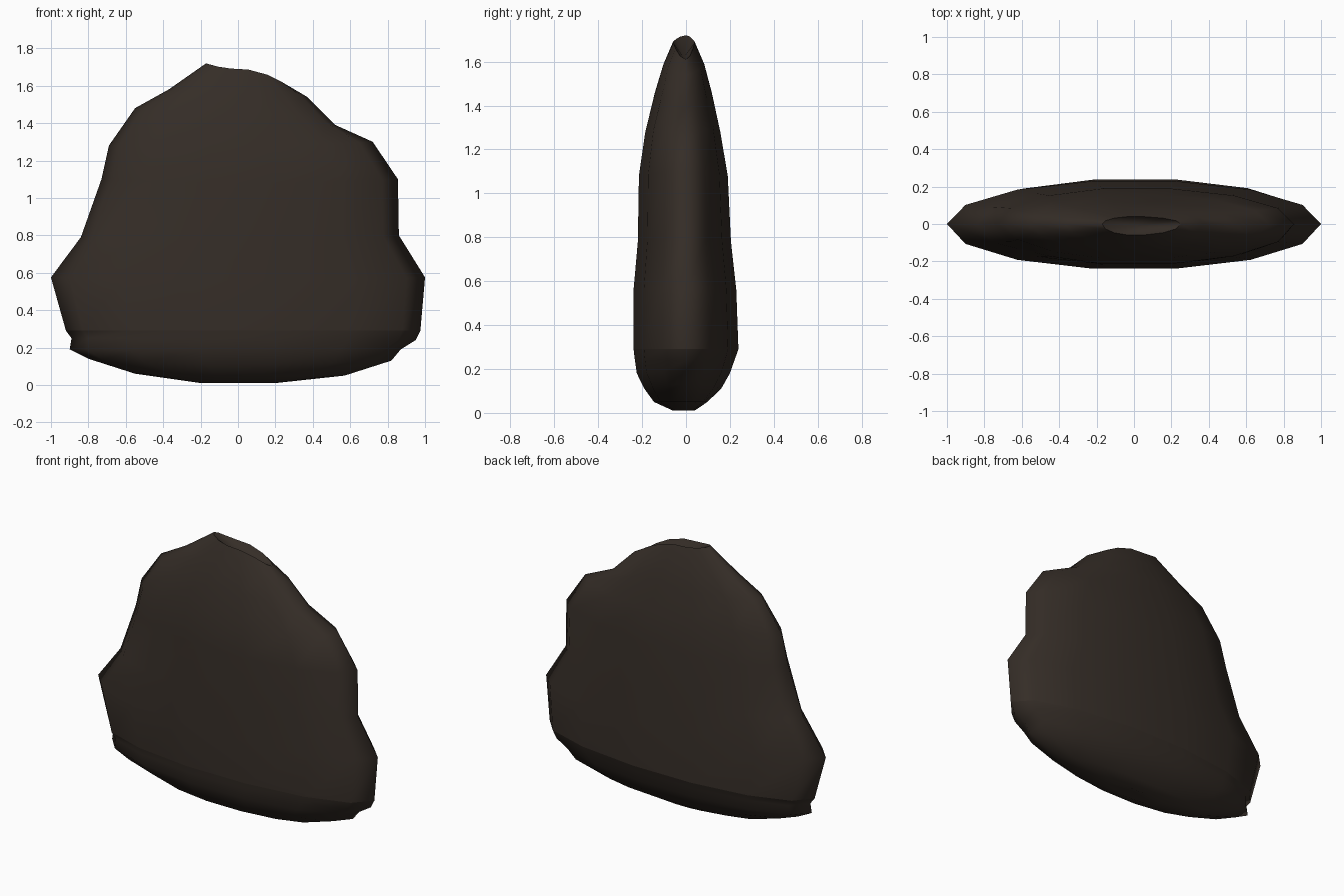
import bpy, bmesh, math

if "Cube" in bpy.data.objects:
    bpy.data.objects.remove(bpy.data.objects["Cube"])

SIDES = 14
# One row per ring: left x, left z, right x, right z, front y, back y, z of the broad faces
RINGS = [
    (-0.20, 0.01, 0.20, 0.01, -0.06, 0.04, 0.01),
    (-0.55, 0.06, 0.57, 0.05, -0.15, 0.10, 0.05),
    (-0.80, 0.14, 0.82, 0.13, -0.195, 0.165, 0.11),
    (-0.90, 0.19, 0.87, 0.19, -0.23, 0.205, 0.18),
    (-0.89, 0.25, 0.95, 0.24, -0.24, 0.23, 0.25),
    (-0.92, 0.29, 0.975, 0.29, -0.245, 0.245, 0.29),
    (-1.00, 0.575, 1.00, 0.575, -0.245, 0.235, 0.56),
    (-0.84, 0.79, 0.86, 0.80, -0.225, 0.21, 0.78),
    (-0.73, 1.10, 0.855, 1.10, -0.22, 0.195, 1.08),
    (-0.69, 1.28, 0.72, 1.30, -0.19, 0.16, 1.28),
    (-0.55, 1.48, 0.52, 1.39, -0.145, 0.12, 1.46),
    (-0.37, 1.58, 0.37, 1.54, -0.105, 0.085, 1.59),
    (-0.17, 1.72, 0.25, 1.61, -0.06, 0.04, 1.69),
]
CREASE = 5  # ring with the hard lower edge

bm = bmesh.new()


def add_ring(xl, zl, xr, zr, yf, yb, zm):
    verts = []
    for i in range(SIDES):
        c, s = math.cos(2 * math.pi * i / SIDES), math.sin(2 * math.pi * i / SIDES)
        # end heights fade into the height of the broad faces
        x, ze = (c * xr, zr) if c > 0 else (-c * xl, zl)
        y = s * yb if s > 0 else -s * yf
        verts.append(bm.verts.new((x, y, zm + (ze - zm) * c * c)))
    return verts


# Stone body lofted through the rings
rings = [add_ring(*r) for r in RINGS]
for a, b in zip(rings, rings[1:]):
    for i in range(SIDES):
        j = (i + 1) % SIDES
        bm.faces.new((a[i], a[j], b[j], b[i]))

# Slightly dished top and underside
top = bm.verts.new((0.02, -0.01, 1.62))
low = bm.verts.new((0.0, 0.0, 0.025))
for i in range(SIDES):
    j = (i + 1) % SIDES
    bm.faces.new((rings[-1][i], rings[-1][j], top))
    bm.faces.new((rings[0][j], rings[0][i], low))

# Smooth sides with a hard crease low down and around the rim of the top
for f in bm.faces:
    f.smooth = True
for ring in (rings[CREASE], rings[-1]):
    for i in range(SIDES):
        bm.edges.get((ring[i], ring[(i + 1) % SIDES])).smooth = False
bmesh.ops.recalc_face_normals(bm, faces=bm.faces)

mesh = bpy.data.meshes.new("stone_slab")
bm.to_mesh(mesh)
bm.free()
stone = bpy.data.objects.new("stone_slab", mesh)
bpy.context.collection.objects.link(stone)

# Dark brown stone
mat = bpy.data.materials.new("dark_stone")
mat.diffuse_color = (0.035, 0.026, 0.02, 1)
mat.use_nodes = True
mat.node_tree.nodes["Principled BSDF"].inputs["Base Color"].default_value = mat.diffuse_color
mesh.materials.append(mat)
